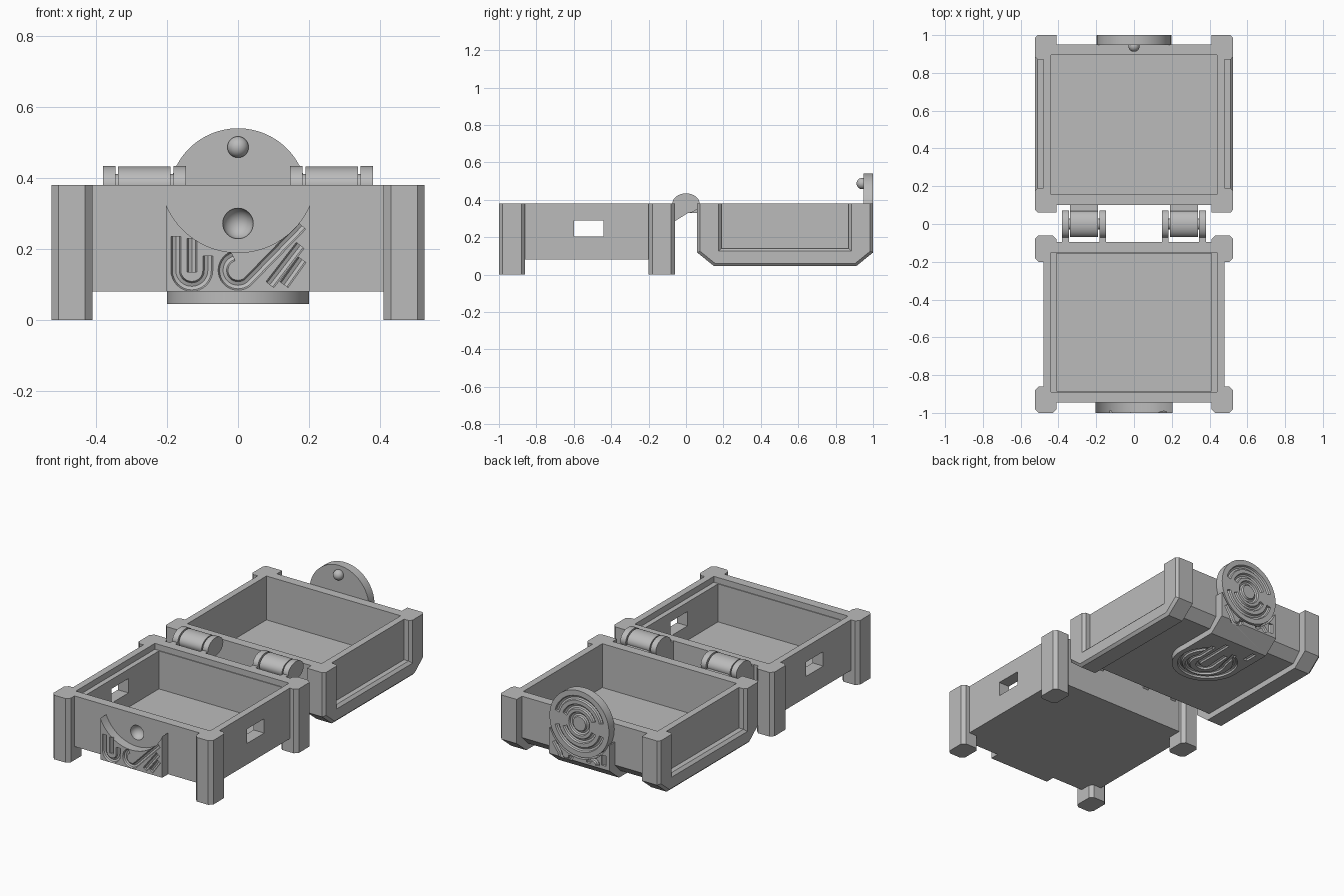
import bpy, bmesh, math
from mathutils import Vector

if "Cube" in bpy.data.objects:
    bpy.data.objects.remove(bpy.data.objects["Cube"])

grey = bpy.data.materials.new("plain_grey")
grey.use_nodes = True
grey.diffuse_color = (0.5, 0.5, 0.5, 1)
grey.node_tree.nodes["Principled BSDF"].inputs["Base Color"].default_value = (0.5, 0.5, 0.5, 1)
parts = []

PLANES = {"x": lambda u, v, w: Vector((w, u, v)),
          "y": lambda u, v, w: Vector((u, w, v)),
          "z": lambda u, v, w: Vector((u, v, w))}


def add(name, bm, keep=True):
    bmesh.ops.recalc_face_normals(bm, faces=bm.faces)
    mesh = bpy.data.meshes.new(name)
    bm.to_mesh(mesh)
    bm.free()
    ob = bpy.data.objects.new(name, mesh)
    bpy.context.scene.collection.objects.link(ob)
    mesh.materials.append(grey)
    if keep:
        parts.append(ob)
    return ob


def prism(name, pts, axis, a, b, keep=True, bevel=0, edge_rule=None):
    """Extrude a flat outline along an axis from a to b."""
    bm = bmesh.new()
    place = PLANES[axis]
    face = bm.faces.new([bm.verts.new(place(u, v, a)) for u, v in pts])
    out = bmesh.ops.extrude_face_region(bm, geom=[face])
    verts = [g for g in out["geom"] if isinstance(g, bmesh.types.BMVert)]
    bmesh.ops.translate(bm, verts=verts, vec=place(0, 0, b - a))
    if bevel:
        bmesh.ops.recalc_face_normals(bm, faces=bm.faces)
        edges = [e for e in bm.edges if edge_rule(e)]
        bmesh.ops.bevel(bm, geom=edges, offset=bevel, segments=1, affect="EDGES")
    return add(name, bm, keep)


def rect(u0, u1, v0, v1):
    return [(u0, v0), (u1, v0), (u1, v1), (u0, v1)]


def arc(cu, cv, ru, rv, start=0, end=360, n=64):
    n = max(8, n)
    steps = n if end - start == 360 else n + 1
    return [(cu + ru * math.cos(math.radians(start + (end - start) * i / n)),
             cv + rv * math.sin(math.radians(start + (end - start) * i / n))) for i in range(steps)]


def ball(name, centre, r, keep=True):
    bm = bmesh.new()
    bmesh.ops.create_uvsphere(bm, u_segments=32, v_segments=16, radius=r)
    bmesh.ops.translate(bm, verts=bm.verts, vec=centre)
    return add(name, bm, keep)


def combine(ob, other, operation="DIFFERENCE", delete=True):
    """Apply a boolean and drop the helper."""
    mod = ob.modifiers.new("cut", "BOOLEAN")
    mod.operation, mod.object, mod.solver = operation, other, "EXACT"
    dg = bpy.context.evaluated_depsgraph_get()
    mesh = bpy.data.meshes.new_from_object(ob.evaluated_get(dg))
    ob.modifiers.clear()
    ob.data = mesh
    if delete:
        if other in parts:
            parts.remove(other)
        bpy.data.objects.remove(other)


def groove(ob, path, axis, w, closed=False, r=0.014):
    """Carve a round channel along a path lying on a plane."""
    cu = bpy.data.curves.new("channel", "CURVE")
    cu.dimensions, cu.bevel_depth, cu.bevel_resolution, cu.use_fill_caps = "3D", r, 2, True
    sp = cu.splines.new("POLY")
    sp.points.add(len(path) - 1)
    for p, (u, v) in zip(sp.points, path):
        p.co = (*PLANES[axis](u, v, w), 1)
    sp.use_cyclic_u = closed
    tmp = bpy.data.objects.new("channel", cu)
    bpy.context.scene.collection.objects.link(tmp)
    dg = bpy.context.evaluated_depsgraph_get()
    bm = bmesh.new()
    bm.from_mesh(bpy.data.meshes.new_from_object(tmp.evaluated_get(dg)))
    bmesh.ops.remove_doubles(bm, verts=bm.verts, dist=1e-5)
    bpy.data.objects.remove(tmp)
    combine(ob, add("channel_cutter", bm, False))


def upright(e):
    d = e.verts[0].co - e.verts[1].co
    return abs(d.z) > 0.1 and abs(d.x) + abs(d.y) < 1e-4


# Base box: tray with corner legs, stepped rim and side slots
body = prism("base_body", rect(-0.48, 0.48, -0.945, -0.095), "z", 0.08, 0.38)
legs = [prism(f"base_leg_{side}_{end}", rect(min(s * 0.41, s * 0.525), max(s * 0.41, s * 0.525), y, y + 0.14),
              "z", 0, 0.38, bevel=0.02, edge_rule=upright)
        for s, side in ((1, "left"), (-1, "right")) for y, end in ((-1, "front"), (-0.2, "back"))]
cavity = prism("cavity", rect(-0.41, 0.41, -0.885, -0.155), "z", 0.12, 0.5, False)
rim = prism("rim", rect(-0.44, 0.44, -0.89, -0.15), "z", 0.345, 0.5, False)
for ob in [body] + legs:
    combine(ob, cavity, delete=False)
    combine(ob, rim, delete=False)
for cutter in (cavity, rim):
    bpy.data.objects.remove(cutter)
combine(body, prism("slot", rect(-0.6, -0.44, 0.205, 0.29), "x", -0.7, 0.7, False))
combine(body, ball("dimple", (0, -0.945, 0.272), 0.043, False))

# Front plate, cleared for the clasp disc and carved with channels
plate = prism("front_plate", rect(-0.203, 0.203, 0.08, 0.325), "y", -1, -0.94)
combine(plate, prism("clearance", arc(0, 0.41, 0.22, 0.22), "y", -1.1, -0.9, False))
for path in ([(-0.175, 0.235)] + arc(-0.13, 0.14, 0.045, 0.045, 180, 360, 16) + [(-0.085, 0.18)],
             [(-0.13, 0.23), (-0.13, 0.135)],
             arc(0, 0.14, 0.042, 0.042, 110, 310, 20) + [(0.18, 0.265)],
             [(0.09, 0.1), (0.175, 0.21)],
             [(0.13, 0.1), (0.18, 0.17)]):
    groove(plate, path, "y", -1)

# Lid: tray with sloped bottom edges
lid = prism("lid_body", [(0.1, 0.38), (0.1, 0.135), (0.165, 0.08), (0.895, 0.08), (0.95, 0.135), (0.95, 0.38)],
            "x", -0.48, 0.48)
u_outline = [(0.06, 0.38), (0.06, 0.118), (0.15, 0.045), (0.91, 0.045), (1, 0.118), (1, 0.38),
             (0.87, 0.38), (0.87, 0.14), (0.19, 0.14), (0.19, 0.38)]


def outer_rim(e):
    a, b = (v.co for v in e.verts)
    return min(abs(a.x), abs(b.x)) > 0.52 and not (a.z > 0.37 and b.z > 0.37)


ribs = [prism(f"lid_rib_{side}", u_outline, "x", s * 0.41, s * 0.525, bevel=0.015, edge_rule=outer_rim)
        for s, side in ((1, "left"), (-1, "right"))]
lid_cavity = prism("lid_cavity", rect(-0.44, 0.44, 0.155, 0.895), "z", 0.12, 0.5, False)
for ob in [lid] + ribs:
    combine(ob, lid_cavity, delete=False)
bpy.data.objects.remove(lid_cavity)

# Strap wrapping from the lid's back wall to a round pad underneath
strap = prism("lid_strap", [(0.94, 0.27), (1, 0.27), (1, 0.118), (0.91, 0.045), (0.62, 0.045),
                            (0.62, 0.09), (0.88, 0.09), (0.94, 0.14)], "x", -0.198, 0.198)
combine(strap, prism("pad", arc(0, 0.64, 0.2, 0.2), "z", 0.045, 0.09, False), "UNION")
combine(strap, prism("clearance", arc(0, 0.345, 0.205, 0.205), "y", 0.9, 1.1, False))
for path in (arc(0, 0.64, 0.155, 0.155, 120, 420, 40),
             [(-0.06, 0.8)] + arc(0, 0.62, 0.1, 0.1, 150, 390, 30) + [(0.09, 0.8)],
             [(-0.03, 0.76)] + arc(0, 0.62, 0.04, 0.04, 180, 360, 16) + [(0.04, 0.86)],
             [(-0.14, 0.8), (-0.14, 0.88)]):
    groove(strap, path, "z", 0.045)
for path in ([(-0.16, 0.14), (-0.16, 0.2)], arc(-0.09, 0.13, 0.03, 0.03, 0, 180, 12),
             arc(0.09, 0.14, 0.035, 0.035, 180, 360, 12) + [(0.165, 0.2)]):
    groove(strap, path, "y", 1)

# Clasp disc with ring channels and a snap knob
disc = prism("clasp_disc", arc(0, 0.345, 0.195, 0.195), "y", 0.948, 1)
for radius, start, end in ((0.055, 0, 360), (0.1, 20, 160), (0.1, 200, 340), (0.15, 15, 165), (0.15, 195, 345)):
    groove(disc, arc(0, 0.345, radius, radius, start, end, 40), "y", 1, end - start == 360)
ball("clasp_knob", (0, 0.942, 0.487), 0.03)

# Hinges: outer knuckles on the base, inner barrel on the lid
for s, side in ((1, "left"), (-1, "right")):
    for a, b, label in ((0.147, 0.182, "inner"), (0.345, 0.38, "outer")):
        prism(f"hinge_knuckle_{side}_{label}", arc(0, 0.381, 0.072, 0.053), "x", s * a, s * b)
        prism(f"hinge_arm_{side}_{label}", [(-0.1, 0.379), (-0.1, 0.26), (0.02, 0.335), (0, 0.379)],
              "x", s * a, s * b)
    prism(f"hinge_barrel_{side}", arc(0, 0.381, 0.07, 0.051), "x", s * 0.19, s * 0.338)
    prism(f"hinge_lid_arm_{side}", rect(0, 0.11, 0.33, 0.37), "x", s * 0.19, s * 0.338)
    prism(f"hinge_pin_{side}", arc(0, 0.381, 0.03, 0.03), "x", s * 0.16, s * 0.36)

# Smooth curved faces, keep edges crisp
for ob in bpy.context.selected_objects:
    ob.select_set(False)
for ob in parts:
    ob.select_set(True)
bpy.context.view_layer.objects.active = parts[0]
bpy.ops.object.shade_smooth_by_angle(angle=math.radians(30))
